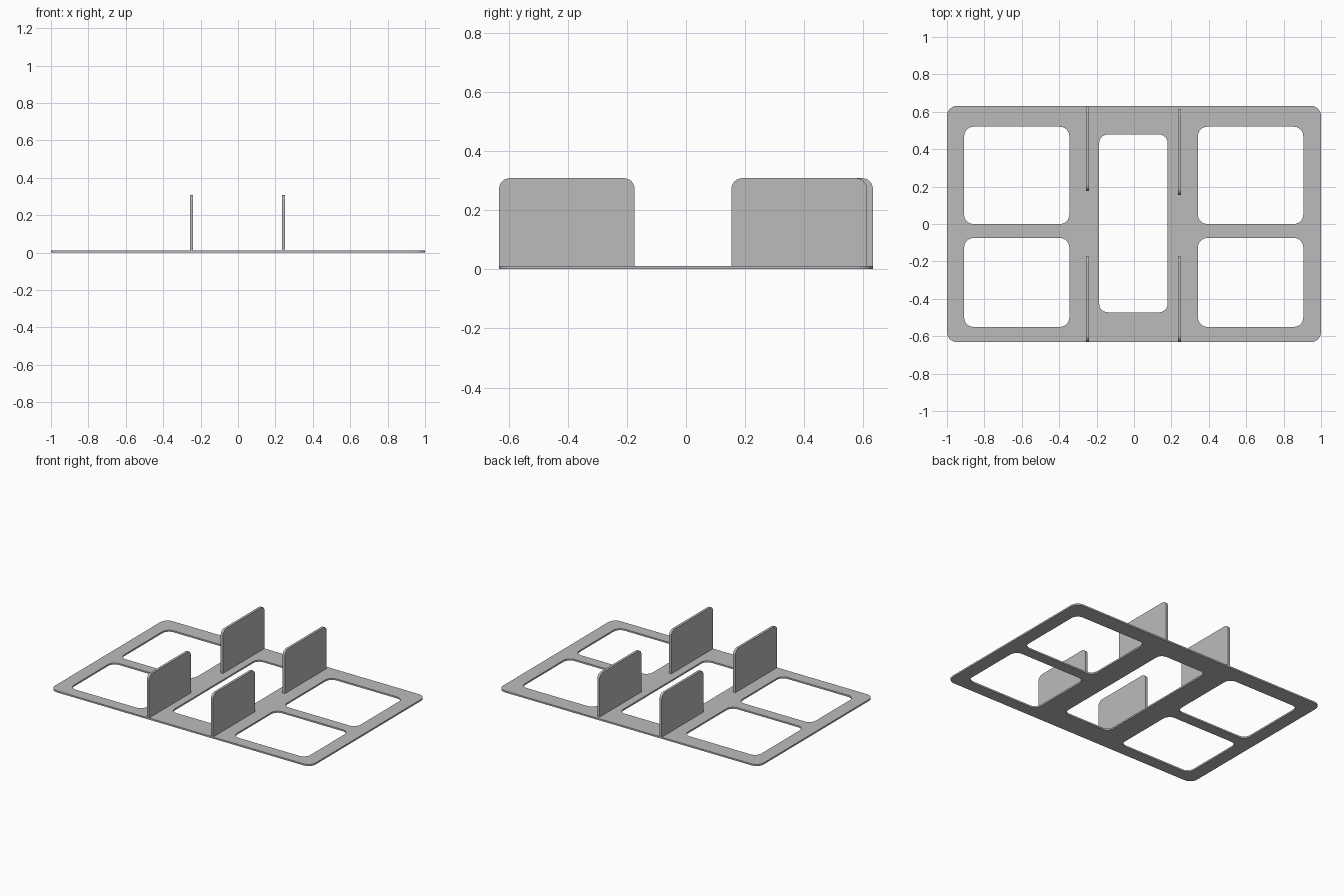
import bpy
from math import sin, cos, pi
from mathutils import Matrix

if "Cube" in bpy.data.objects:
    bpy.data.objects.remove(bpy.data.objects["Cube"])

grey = bpy.data.materials.new("mid grey")
grey.use_nodes = True
COLOUR = (0.5, 0.5, 0.5, 1)
grey.diffuse_color = COLOUR
grey.node_tree.nodes["Principled BSDF"].inputs["Base Color"].default_value = COLOUR

STEPS = 8


def rounded_rect(x0, x1, y0, y1, r, round_bottom=True):
    """Outline of a rectangle with rounded corners, counter-clockwise."""
    pts = []
    corners = [(x1, y1, -1, -1), (x0, y1, 1, -1), (x0, y0, 1, 1), (x1, y0, -1, 1)]
    for i, (x, y, sx, sy) in enumerate(corners):
        if i > 1 and not round_bottom:
            pts.append((x, y))
            continue
        for k in range(STEPS + 1):
            a = (i + k / STEPS) * pi / 2
            pts.append((x + sx * r + r * cos(a), y + sy * r + r * sin(a)))
    return pts


def slab(name, outlines, thickness, matrix):
    """Flat sheet from closed outlines; inner outlines become holes."""
    curve = bpy.data.curves.new(name + "_outline", "CURVE")
    curve.dimensions = "2D"
    curve.fill_mode = "BOTH"
    curve.extrude = thickness / 2
    for pts in outlines:
        spline = curve.splines.new("POLY")
        spline.points.add(len(pts) - 1)
        for p, (x, y) in zip(spline.points, pts):
            p.co = (x, y, 0, 1)
        spline.use_cyclic_u = True
    helper = bpy.data.objects.new(name + "_helper", curve)
    bpy.context.collection.objects.link(helper)
    bpy.context.view_layer.update()
    evaluated = helper.evaluated_get(bpy.context.evaluated_depsgraph_get())
    mesh = bpy.data.meshes.new_from_object(evaluated)
    bpy.data.objects.remove(helper)
    mesh.name = name
    mesh.transform(matrix)
    mesh.materials.clear()
    mesh.materials.append(grey)
    for face in mesh.polygons:
        face.use_smooth = False
        face.material_index = 0
    obj = bpy.data.objects.new(name, mesh)
    bpy.context.collection.objects.link(obj)
    return obj


# Base plate with one central opening and two openings on each side
BASE = 0.011
outlines = [rounded_rect(-1, 1, -0.632, 0.632, 0.055),
            rounded_rect(-0.186, 0.18, -0.472, 0.478, 0.045)]
for x0, x1 in ((-0.908, -0.346), (0.342, 0.905)):
    outlines.append(rounded_rect(x0, x1, 0.0, 0.52, 0.05))
    outlines.append(rounded_rect(x0, x1, -0.55, -0.075, 0.05))
slab("base_plate", outlines, BASE, Matrix.Translation((0, 0, BASE / 2)))

# Upright dividers, rounded at the top corners, standing along y
UPRIGHT = Matrix(((0, 0, 1, 0), (1, 0, 0, 0), (0, 1, 0, 0), (0, 0, 0, 1)))
for name, x, y0, y1 in (("front_right_divider", -0.248, -0.632, -0.174),
                        ("front_left_divider", 0.243, -0.632, -0.174),
                        ("back_right_divider", -0.248, 0.176, 0.632),
                        ("back_left_divider", 0.243, 0.154, 0.612)):
    slab(name, [rounded_rect(y0, y1, BASE / 2, 0.308, 0.036, False)], 0.017,
         Matrix.Translation((x, 0, 0)) @ UPRIGHT)
